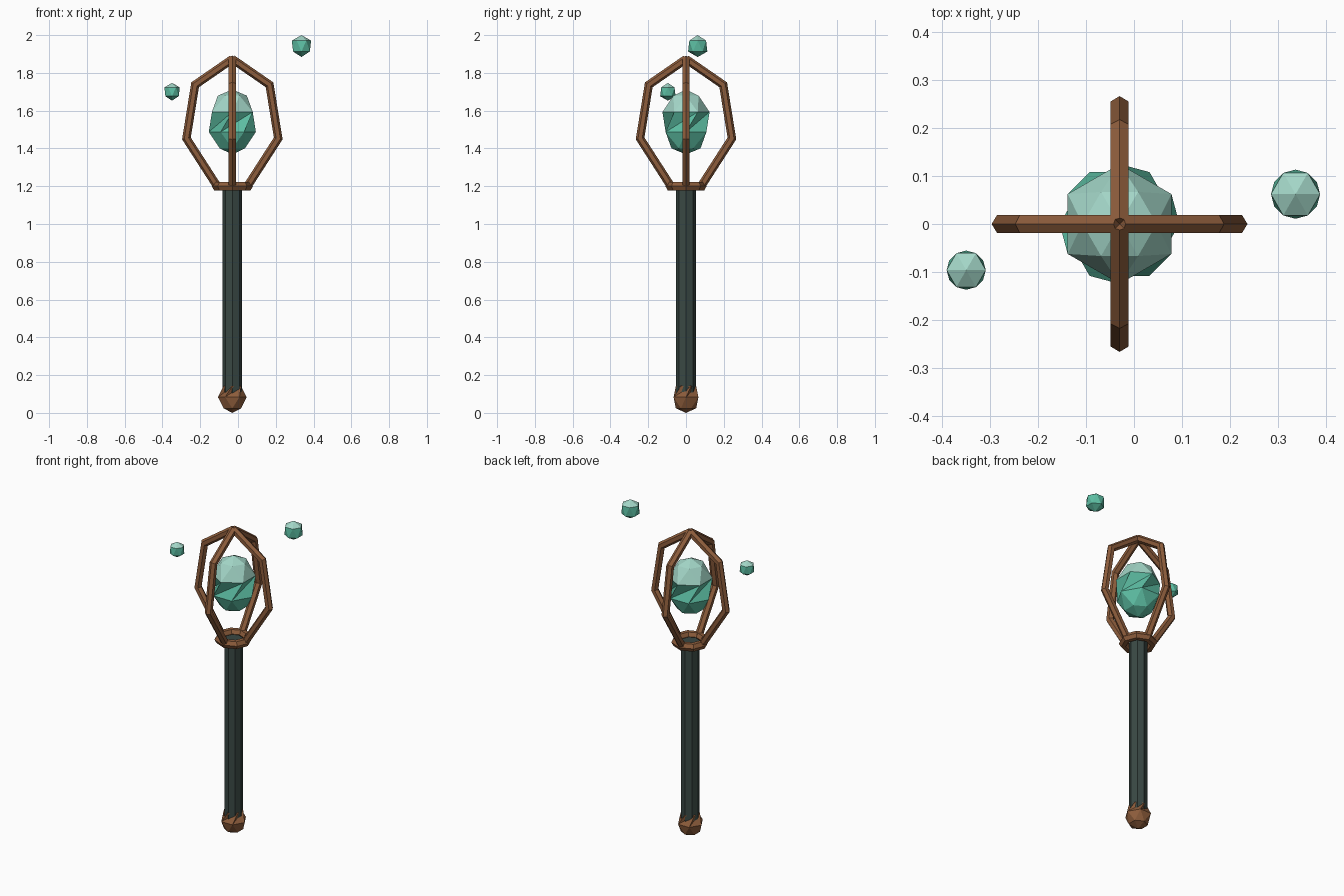
import bpy, bmesh, math
from mathutils import Vector

if "Cube" in bpy.data.objects:
    bpy.data.objects.remove(bpy.data.objects["Cube"])

AX = -0.03  # x of the staff axis


def material(name, rgb):
    m = bpy.data.materials.new(name)
    m.diffuse_color = (*rgb, 1)
    m.use_nodes = True
    m.node_tree.nodes["Principled BSDF"].inputs["Base Color"].default_value = m.diffuse_color
    return m


BRONZE = material("bronze", (0.27, 0.11, 0.045))
DARK = material("dark green wood", (0.042, 0.065, 0.058))
TEAL = material("teal crystal", (0.11, 0.52, 0.37))
PALE = material("pale crystal", (0.37, 0.68, 0.58))


def finish(bm, name, mats, loc=(0, 0, 0)):
    bmesh.ops.recalc_face_normals(bm, faces=bm.faces)
    me = bpy.data.meshes.new(name)
    bm.to_mesh(me)
    bm.free()
    for m in mats:
        me.materials.append(m)
    ob = bpy.data.objects.new(name, me)
    ob.location = loc
    bpy.context.collection.objects.link(ob)
    return ob


def skin(bm, rings, closed=False):
    """Join successive rings of vertices with quads."""
    pairs = list(zip(rings, rings[1:]))
    if closed:
        pairs.append((rings[-1], rings[0]))
    n = len(rings[0])
    for lo, hi in pairs:
        for j in range(n):
            k = (j + 1) % n
            bm.faces.new((lo[j], lo[k], hi[k], hi[j]))


def gem(name, loc, r, h, stacks, mats, n=6):
    """Faceted ball: every other ring is turned by half a step."""
    bm = bmesh.new()
    rings = []
    for i in range(1, stacks):
        t = math.pi * i / stacks
        ring = []
        for j in range(n):
            a = math.tau * (j + 0.5 * (i % 2)) / n
            ring.append(bm.verts.new((r * math.sin(t) * math.cos(a),
                                      r * math.sin(t) * math.sin(a),
                                      -h * math.cos(t))))
        rings.append(ring)
    # twisted walls, split along a fixed diagonal
    for lo, hi in zip(rings, rings[1:]):
        for j in range(n):
            k = (j + 1) % n
            bm.faces.new((lo[j], lo[k], hi[k]))
            bm.faces.new((lo[j], hi[k], hi[j]))
    for ring, z in ((rings[0], -h), (rings[-1], h)):
        pole = bm.verts.new((0, 0, z))
        for j in range(n):
            bm.faces.new((ring[j], ring[(j + 1) % n], pole))
    # pale upper facets
    if len(mats) > 1:
        for f in bm.faces:
            f.material_index = int(f.calc_center_median().z > 0.33 * h)
    return finish(bm, name, mats, loc)


# shaft
bm = bmesh.new()
rings = [[bm.verts.new((0.052 * math.cos(math.tau * j / 8),
                        0.052 * math.sin(math.tau * j / 8), z))
          for j in range(8)] for z in (0.08, 1.2)]
skin(bm, rings)
for ring in rings:
    bm.faces.new(ring)
finish(bm, "shaft", [DARK], (AX, 0, 0))

# pommel
gem("pommel", (AX, 0, 0.083), 0.076, 0.083, 4, [BRONZE])

# collar ring
bm = bmesh.new()
rings = []
for i in range(8):
    a = math.tau * i / 8
    ring = []
    for j in range(6):
        b = math.tau * j / 6
        rad = 0.083 + 0.026 * math.cos(b)
        ring.append(bm.verts.new((rad * math.cos(a), rad * math.sin(a),
                                  0.026 * math.sin(b))))
    rings.append(ring)
skin(bm, rings, closed=True)
finish(bm, "collar_ring", [BRONZE], (AX, 0, 1.2))

# four cage ribs: mitred six-sided tubes
PATH = [Vector(p) for p in ((0.08, 1.2), (0.243, 1.453), (0.197, 1.737), (0, 1.873))]


def rib(name, angle):
    bm = bmesh.new()
    out = Vector((math.cos(angle), math.sin(angle), 0))
    side = Vector((-math.sin(angle), math.cos(angle), 0))
    rings = []
    for i, p in enumerate(PATH):
        d0 = (p - PATH[i - 1]).normalized() if i else None
        d1 = (PATH[i + 1] - p).normalized() if i < len(PATH) - 1 else None
        d0, d1 = d0 or d1, d1 or d0
        t = (d0 + d1).normalized()
        nrm = Vector((t.y, -t.x)) / t.dot(d0)
        ring = []
        for j in range(6):
            b = math.tau * j / 6
            q = p + nrm * 0.022 * math.cos(b)
            ring.append(bm.verts.new(out * q.x + Vector((0, 0, q.y))
                                     + side * 0.022 * math.sin(b)))
        rings.append(ring)
    skin(bm, rings)
    bm.faces.new(rings[0])
    bm.faces.new(rings[-1])
    finish(bm, name, [BRONZE], (AX, 0, 0))


for i in range(4):
    rib(f"cage_rib_{i + 1}", math.pi / 2 * i)

# caged crystal and two floating shards
gem("crystal", (AX, 0, 1.54), 0.131, 0.172, 5, [TEAL, PALE])
gem("shard_large", (0.336, 0.062, 1.942), 0.059, 0.058, 3, [TEAL, PALE])
gem("shard_small", (-0.349, -0.096, 1.7), 0.047, 0.047, 3, [TEAL, PALE])
